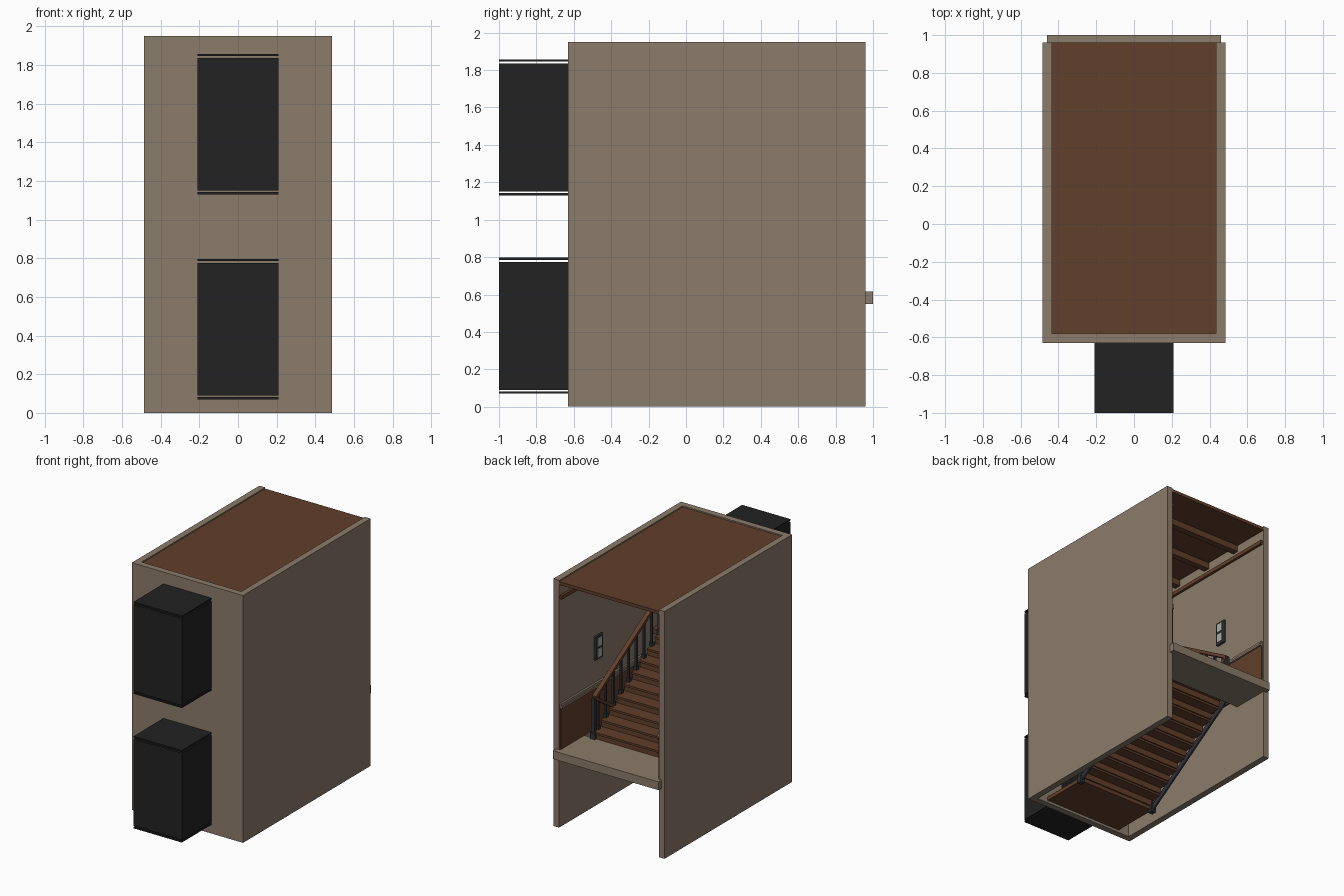
import bpy, bmesh, math
from mathutils import Matrix, Vector

old = bpy.data.objects.get("Cube")
if old:
    bpy.data.objects.remove(old, do_unlink=True)


def material(name, color):
    m = bpy.data.materials.new(name)
    m.use_nodes = True
    m.diffuse_color = (*color, 1)
    m.node_tree.nodes["Principled BSDF"].inputs["Base Color"].default_value = (*color, 1)
    return m


PLASTER = material("beige plaster", (0.26, 0.2, 0.145))
WOOD = material("brown wood", (0.12, 0.05, 0.024))
IRON = material("dark iron", (0.03, 0.035, 0.038))
BLACK = material("black", (0.016, 0.016, 0.016))
GLASS = material("pale glass", (0.4, 0.42, 0.4))


def build(name, mat, boxes, bevel=0):
    """One object from boxes given as (x range, y range, z range)."""
    bm = bmesh.new()
    for spans in boxes:
        size = [b - a for a, b in spans]
        mid = [(a + b) / 2 for a, b in spans]
        bmesh.ops.create_cube(bm, size=1, matrix=Matrix.Translation(mid) @ Matrix.Diagonal((*size, 1)))
    return finish(name, mat, bm, bevel)


def finish(name, mat, bm, bevel=0):
    mesh = bpy.data.meshes.new(name)
    bm.to_mesh(mesh)
    bm.free()
    mesh.materials.append(mat)
    ob = bpy.data.objects.new(name, mesh)
    bpy.context.collection.objects.link(ob)
    if bevel:
        mod = ob.modifiers.new("edge", "BEVEL")
        mod.width, mod.segments = bevel, 2
    return ob


def slanted(name, mat, start, end, x, width, height):
    """Sloping bar in the yz plane with plumb-cut ends."""
    bm = bmesh.new()
    ring = [(start[0], start[1]), (end[0], end[1]),
            (end[0], end[1] + height), (start[0], start[1] + height)]
    face = bm.faces.new([bm.verts.new((x - width / 2, y, z)) for y, z in ring])
    out = bmesh.ops.extrude_face_region(bm, geom=[face])
    moved = [g for g in out["geom"] if isinstance(g, bmesh.types.BMVert)]
    bmesh.ops.translate(bm, verts=moved, vec=(width, 0, 0))
    bmesh.ops.recalc_face_normals(bm, faces=bm.faces)
    return finish(name, mat, bm)


# Shell: walls open at the back, roof and beams
FRONT, BACK, INNER, OUTER, TOP = -0.63, 0.96, 0.435, 0.485, 1.95
FRONT_IN = FRONT + 0.05
build("front_wall", PLASTER, [((-OUTER, OUTER), (FRONT, FRONT_IN), (0, TOP))])
build("ceiling", WOOD, [((-INNER, INNER), (FRONT_IN, BACK), (1.915, 1.94))])
build("ceiling_beams", WOOD, [((-INNER, INNER), (y - 0.025, y + 0.025), (1.865, 1.915))
                              for y in (0.64, 0.31, -0.02, -0.35)])


def sided(side, a, b):
    return tuple(sorted((side * a, side * b)))


for side, label in ((1, "left"), (-1, "right")):
    wall = sided(side, INNER, OUTER)
    build(label + "_wall", PLASTER, [(wall, (FRONT_IN, BACK), (0, TOP))])
    # Panelling, chair rail and picture rail
    run = (FRONT_IN, BACK - 0.01)
    build(label + "_wainscot", WOOD, [(sided(side, 0.425, INNER), run, (0.615, 0.94))])
    build(label + "_chair_rail", PLASTER, [
        (sided(side, 0.412, INNER), run, (0.94, 0.955)),
        (sided(side, 0.42, INNER), run, (0.955, 0.975))])
    build(label + "_picture_rail", WOOD, [(sided(side, 0.415, INNER), run, (1.8, 1.83))])
    # Wall lamp
    build(label + "_lamp_frame", IRON, [(sided(side, 0.415, INNER), (0.44, 0.53), (1.155, 1.345))], 0.006)
    build(label + "_lamp_panes", GLASS, [
        (sided(side, 0.41, 0.416), (0.458, 0.512), (z, z + 0.065)) for z in (1.175, 1.26)])

# Landings
LOW, MID, HIGH = 0.05, 0.615, 1.13
STAIR, Y_BACK, Y_FRONT = 0.34, 0.66, -0.2
build("back_landing", PLASTER, [((-0.46, 0.46), (Y_BACK, 1.0), (0.55, MID))])
build("lower_landing", WOOD, [((-STAIR, STAIR), (FRONT_IN, Y_FRONT), (0.02, LOW))])
build("upper_landing", WOOD, [((-INNER, INNER), (FRONT_IN, Y_FRONT), (HIGH - 0.04, HIGH))])


def flight(name, y0, z0, y1, z1, steps=9):
    dy, dz = (y1 - y0) / steps, (z1 - z0) / steps
    treads, risers, posts = [], [], []
    for i in range(steps):
        y, z = y0 + i * dy, z0 + (i + 1) * dz
        nose = y - math.copysign(0.012, dy)
        treads.append(((-STAIR, STAIR), tuple(sorted((nose, y + dy))), (z - 0.016, z)))
        risers.append(((-STAIR, STAIR), tuple(sorted((y, y + math.copysign(0.01, dy)))), (z - dz, z - 0.016)))
        for x in (-STAIR, STAIR):
            c = y + dy / 2
            posts.append(((x - 0.008, x + 0.008), (c - 0.008, c + 0.008), (z, z + 0.29)))
            posts.append(((x - 0.014, x + 0.014), (c - 0.014, c + 0.014), (z, z + 0.03)))
    build(name + "_treads", WOOD, treads)
    build(name + "_risers", WOOD, risers)
    build(name + "_balusters", IRON, posts)
    for x, label in ((STAIR, "_left"), (-STAIR, "_right")):
        slanted(name + label + "_stringer", IRON, (y0, z0 - 0.045), (y1, z1 - 0.045), x, 0.014, 0.05)
        slanted(name + label + "_handrail", WOOD, (y0, z0 + 0.305), (y1, z1 + 0.305), x, 0.036, 0.028)


flight("lower_flight", Y_FRONT, LOW, Y_BACK, MID)
flight("upper_flight", Y_BACK, MID, Y_FRONT, HIGH)

# Newel posts at each end of the flights
for name, y, z in (("lower", Y_FRONT, 0.0), ("middle", Y_BACK, MID), ("upper", Y_FRONT, HIGH)):
    parts = []
    for x in (-STAIR, STAIR):
        parts.append(((x - 0.012, x + 0.012), (y - 0.012, y + 0.012), (z, z + 0.32)))
        parts.append(((x - 0.02, x + 0.02), (y - 0.02, y + 0.02), (z, z + 0.05)))
    build(name + "_newels", IRON, parts)

# Dark doorway recesses projecting from the front
HALF = 0.21
for name, z in (("lower", 0.07), ("upper", 1.13)):
    build(name + "_doorway_box", BLACK, [((-HALF, HALF), (-1.0, FRONT_IN + 0.005), (z + 0.02, z + 0.705))])
    build(name + "_doorway_plates", BLACK, [
        ((-HALF, HALF), (-1.0, FRONT), (z, z + 0.012)),
        ((-HALF, HALF), (-1.0, FRONT), (z + 0.715, z + 0.727))])
